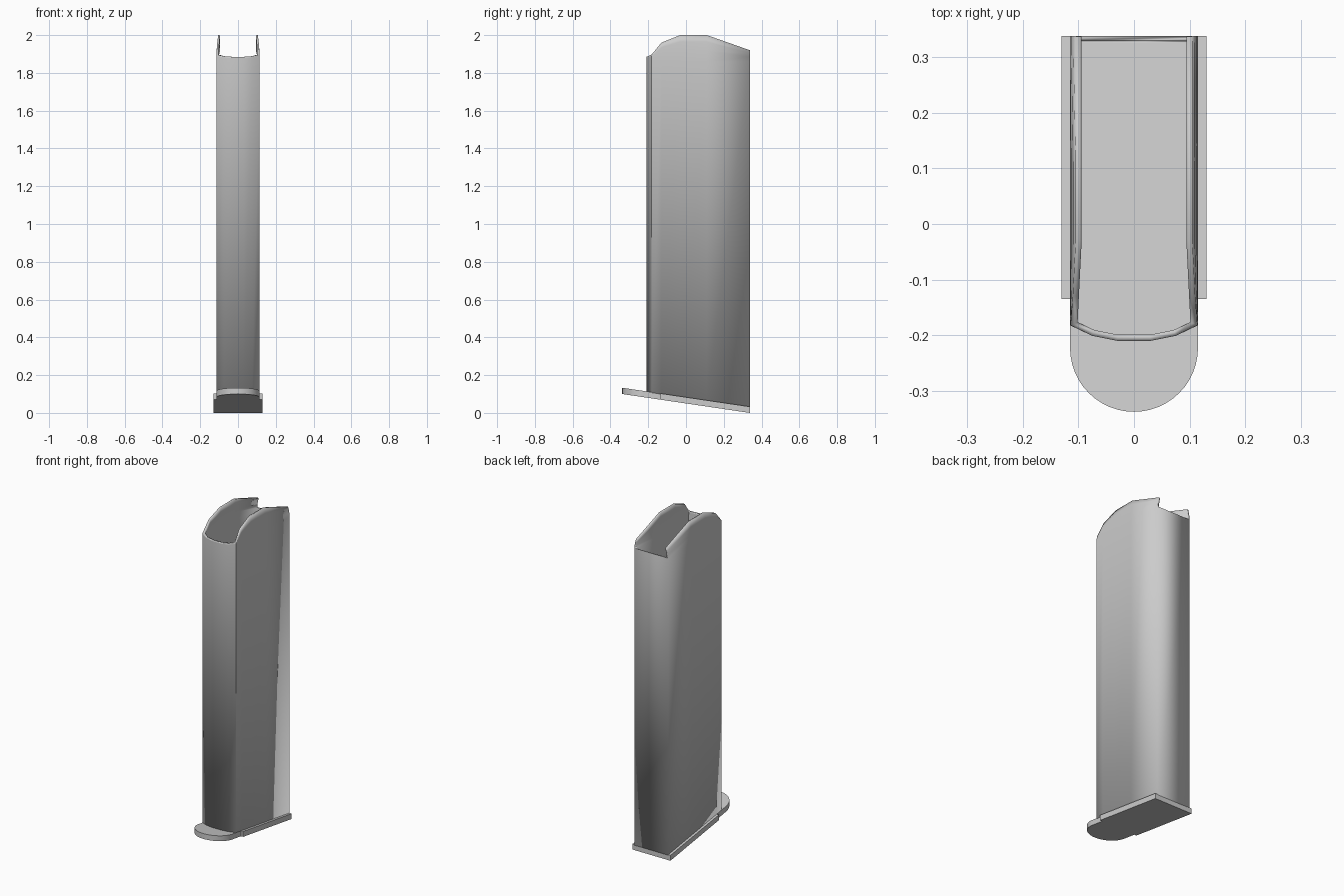
import bpy, bmesh, math

if "Cube" in bpy.data.objects:
    bpy.data.objects.remove(bpy.data.objects["Cube"])

BACK = 0.3375
PLATE = 0.033


def base_z(y):
    # sloping underside, highest at the front
    return (BACK - y) * 0.148


def make(name, bm):
    bmesh.ops.recalc_face_normals(bm, faces=bm.faces)
    me = bpy.data.meshes.new(name)
    bm.to_mesh(me)
    bm.free()
    ob = bpy.data.objects.new(name, me)
    bpy.context.collection.objects.link(ob)
    return ob


def shade(ob, angle):
    bpy.ops.object.select_all(action='DESELECT')
    bpy.context.view_layer.objects.active = ob
    ob.select_set(True)
    bpy.ops.object.shade_smooth_by_angle(angle=math.radians(angle))


# Hollow body: half outline as x, y, top height, inward lean of the lip
half = [
    (0.030, -0.210, 1.885, 0.0),
    (0.075, -0.201, 1.888, 0.0),
    (0.115, -0.182, 1.897, 0.001),
    (0.115, -0.130, 1.960, 0.005),
    (0.115, -0.030, 2.000, 0.010),
    (0.115, 0.110, 2.000, 0.010),
    (0.115, BACK, 1.920, 0.010),
]
cols = [(-x, y, z, -d) for x, y, z, d in reversed(half)] + half
SHOULDER = 1.86
bm = bmesh.new()
grid = []
for x, y, top, lean in cols:
    col = [bm.verts.new((x, y, base_z(y) + PLATE - 0.003)),
           bm.verts.new((x, y, SHOULDER))]
    for t in (0.4, 0.75, 1.0):
        col.append(bm.verts.new((x - lean * t * t, y, SHOULDER + (top - SHOULDER) * t)))
    grid.append(col)
for a, b in zip(grid, grid[1:]):
    for k in range(4):
        bm.faces.new((a[k], b[k], b[k + 1], a[k + 1]))
# lower back wall, below the side lips
a, b = grid[-1], grid[0]
bm.faces.new((a[0], b[0], b[1], a[1]))
# orient outward explicitly through the front face, then thicken inward
bmesh.ops.recalc_face_normals(bm, faces=bm.faces)
bm.normal_update()
front = min(bm.faces, key=lambda f: f.calc_center_median().y)
flip = front.normal.y > 0
body = make("hollow_body", bm)
if flip:
    body.data.flip_normals()
bpy.context.view_layer.update()
centre = min(body.data.polygons, key=lambda p: p.center.y)
if centre.normal.y > 0:
    body.data.flip_normals()
sol = body.modifiers.new("wall", 'SOLIDIFY')
sol.thickness = 0.011
sol.offset = -1
sol.use_even_offset = True
shade(body, 32)

# Sloping floor plate: round toe at the front, wider side rails behind
outline = [(-0.13, BACK), (-0.13, -0.135), (-0.115, -0.135)]
for i in range(25):
    t = math.pi + math.pi * i / 24
    outline.append((0.115 * math.cos(t), -0.2225 + 0.115 * math.sin(t)))
outline += [(0.115, -0.135), (0.13, -0.135), (0.13, BACK)]
bm = bmesh.new()
low = [bm.verts.new((x, y, base_z(y))) for x, y in outline]
high = [bm.verts.new((x, y, base_z(y) + PLATE)) for x, y in outline]
bm.faces.new(low)
bm.faces.new(high)
n = len(outline)
for i in range(n):
    j = (i + 1) % n
    bm.faces.new((low[i], low[j], high[j], high[i]))
shade(make("floor_plate", bm), 30)
